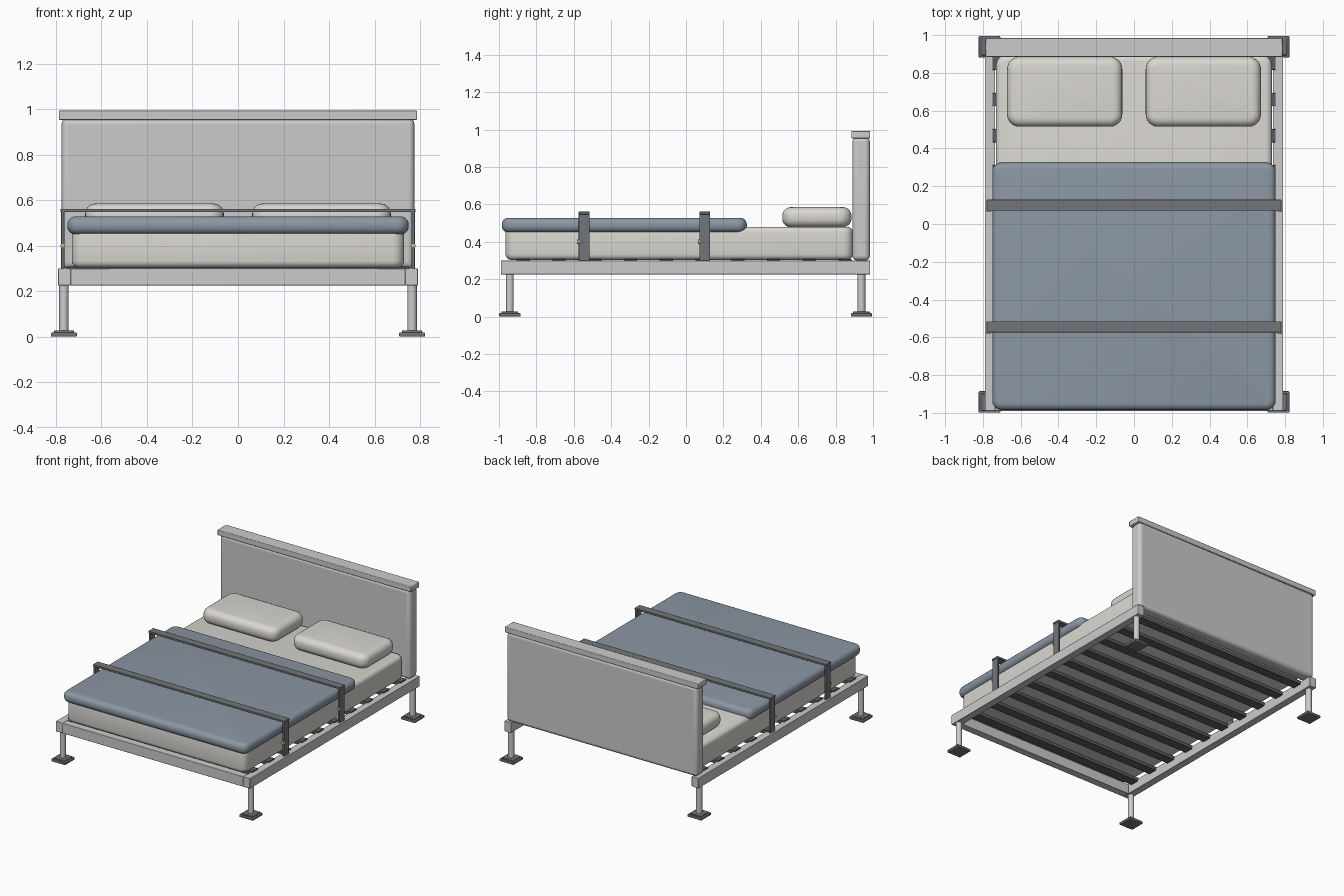
import bpy, bmesh, math

if "Cube" in bpy.data.objects:
    bpy.data.objects.remove(bpy.data.objects["Cube"])

def material(name, rgb):
    m = bpy.data.materials.new(name)
    m.diffuse_color = (*rgb, 1)
    m.use_nodes = True
    m.node_tree.nodes["Principled BSDF"].inputs["Base Color"].default_value = m.diffuse_color
    return m

CLOTH = material("linen", (0.70, 0.68, 0.64))
BLANKET = material("blanket_blue_grey", (0.26, 0.31, 0.37))
DARK = material("dark_metal", (0.17, 0.18, 0.19))
SLAT = material("slat_dark", (0.10, 0.11, 0.12))
BRASS = material("brass", (0.65, 0.48, 0.2))

def finish(obj, mat, bevel, segments):
    if mat:
        obj.data.materials.append(mat)
    if bevel:
        b = obj.modifiers.new("bevel", 'BEVEL')
        b.width, b.segments = bevel, segments
    bpy.ops.object.select_all(action='DESELECT')
    obj.select_set(True)
    bpy.context.view_layer.objects.active = obj
    bpy.ops.object.shade_smooth_by_angle(angle=math.radians(35))
    return obj

def box(name, x, y, z, mat=None, bevel=0, segments=2, corner=0):
    """Box from (min, max) ranges; corner rounds the vertical edges first."""
    bm = bmesh.new()
    bmesh.ops.create_cube(bm, size=1)
    for v in bm.verts:
        for i, (a, b) in enumerate((x, y, z)):
            v.co[i] = a if v.co[i] < 0 else b
    if corner:
        edges = [e for e in bm.edges
                 if abs(e.verts[0].co.z - e.verts[1].co.z) > 1e-4]
        bmesh.ops.bevel(bm, geom=edges, offset=corner, segments=6,
                        profile=0.5, affect='EDGES')
    if corner and bevel:
        # round the top and bottom rims
        rims = [e for e in bm.edges
                if abs(e.verts[0].co.z - e.verts[1].co.z) < 1e-4]
        bmesh.ops.bevel(bm, geom=rims, offset=bevel, segments=segments,
                        profile=0.5, affect='EDGES')
        bevel = 0
    me = bpy.data.meshes.new(name)
    bm.to_mesh(me)
    bm.free()
    obj = bpy.data.objects.new(name, me)
    bpy.context.collection.objects.link(obj)
    return finish(obj, mat, bevel, segments)

def cylinder(name, r, depth, loc, rot=(0, 0, 0), mat=None):
    bpy.ops.mesh.primitive_cylinder_add(vertices=16, radius=r, depth=depth,
                                        location=loc, rotation=rot)
    obj = bpy.context.object
    obj.name = name
    return finish(obj, mat, 0, 1)

# Frame rails, open at the head end
for side, s in (("left", -1), ("right", 1)):
    box(f"{side}_rail", sorted((s * 0.735, s * 0.79)), (-0.99, 0.985),
        (0.225, 0.30), bevel=0.003)
box("foot_rail", (-0.736, 0.736), (-0.99, -0.935), (0.225, 0.30), bevel=0.003)

# Legs with foot pads
for x in (-0.765, 0.765):
    for y in (-0.942, 0.938):
        cylinder("leg", 0.021, 0.21, (x, y, 0.125))
        box("foot_pad", (x - 0.057, x + 0.057), (y - 0.057, y + 0.057),
            (0, 0.018), DARK, 0.004)
        box("foot_pad_top", (x - 0.045, x + 0.045), (y - 0.045, y + 0.045),
            (0.016, 0.027), DARK, 0.004)

# Slats
N = 10
for i in range(N):
    y = -0.87 + i * 1.72 / (N - 1)
    box("slat", (-0.75, 0.75), (y - 0.035, y + 0.035), (0.28, 0.308),
        SLAT, 0.003)

# Headboard panel and cap
box("headboard_panel", (-0.775, 0.775), (0.89, 0.983), (0.30, 0.96),
    None, 0.025, 4)
box("headboard_cap", (-0.787, 0.787), (0.885, 0.985), (0.953, 0.993),
    None, 0.004)

# Bedding
box("mattress", (-0.73, 0.73), (-0.965, 0.892), (0.303, 0.48),
    CLOTH, 0.03, 4, corner=0.05)
box("blanket", (-0.75, 0.75), (-0.985, 0.325), (0.45, 0.528),
    BLANKET, 0.034, 5, corner=0.05)
for side, s in (("left", -1), ("right", 1)):
    box(f"{side}_pillow", sorted((s * 0.062, s * 0.672)), (0.515, 0.885),
        (0.478, 0.585), CLOTH, 0.045, 5, corner=0.065)

# Straps: top bar, two uprights and brass pins
for y in (-0.545, 0.10):
    yr = (y - 0.029, y + 0.029)
    box("strap_top", (-0.78, 0.78), yr, (0.547, 0.561), DARK, 0.002)
    for s in (-1, 1):
        box("strap_upright", sorted((s * 0.763, s * 0.777)), yr,
            (0.298, 0.555), DARK, 0.002)
        cylinder("strap_pin", 0.011, 0.012, (s * 0.77, y - 0.031, 0.40),
                 (math.pi / 2, 0, 0), BRASS)
